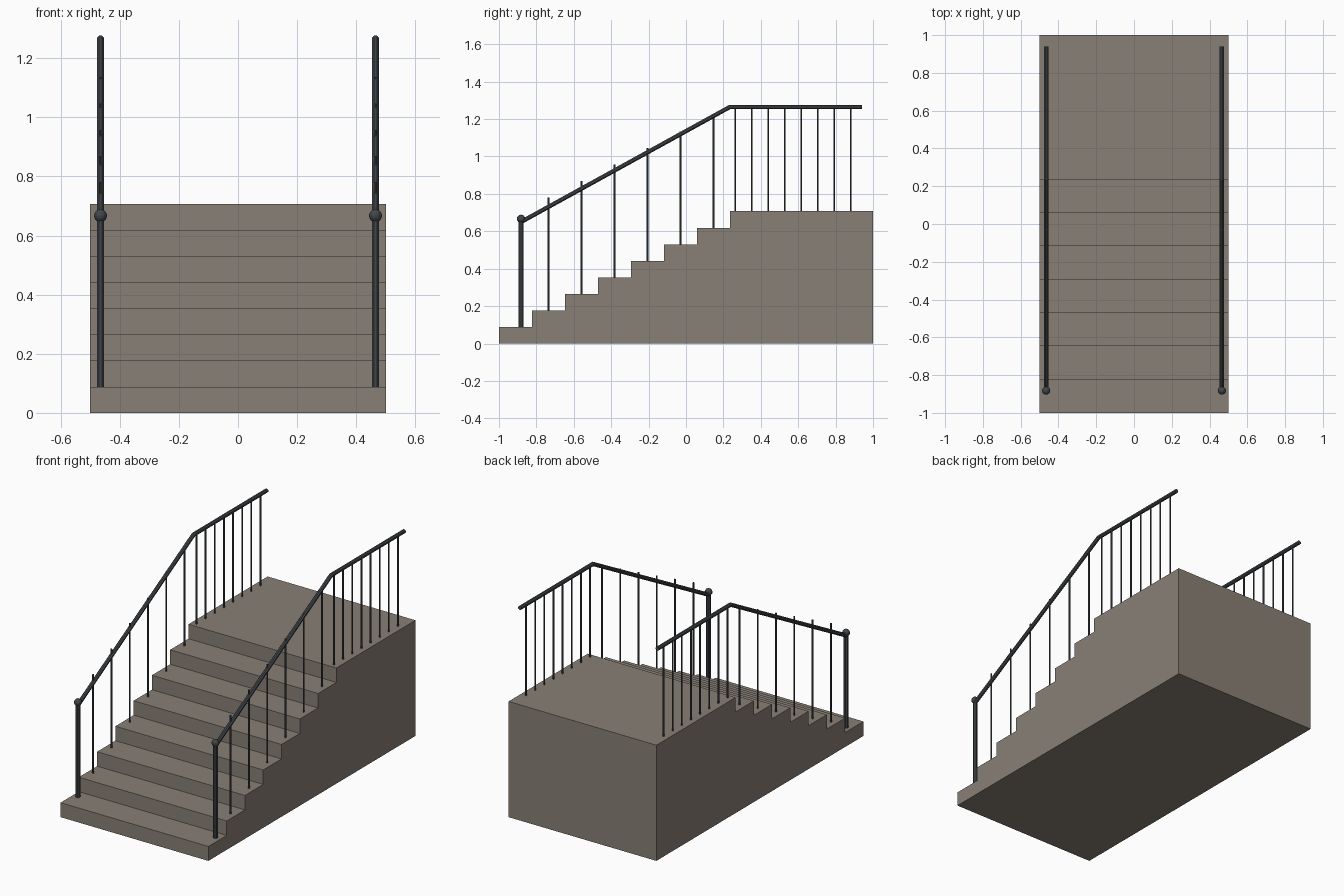
import bpy, bmesh, math
from mathutils import Vector

if "Cube" in bpy.data.objects:
    bpy.data.objects.remove(bpy.data.objects["Cube"])


def material(name, rgb):
    m = bpy.data.materials.new(name)
    m.diffuse_color = (*rgb, 1)
    m.use_nodes = True
    m.node_tree.nodes["Principled BSDF"].inputs["Base Color"].default_value = m.diffuse_color
    return m


STONE = material("warm grey stone", (0.25, 0.215, 0.18))
IRON = material("dark iron", (0.055, 0.063, 0.07))

STEPS, RISE, TREAD = 8, 0.0884, 0.1765
RAIL_X = 0.465


def finish(bm, name, mat):
    bmesh.ops.recalc_face_normals(bm, faces=bm.faces)
    me = bpy.data.meshes.new(name)
    bm.to_mesh(me)
    bm.free()
    me.materials.append(mat)
    ob = bpy.data.objects.new(name, me)
    bpy.context.collection.objects.link(ob)
    return ob


def tube(name, points, radius, sides):
    """Capped tube along a path in the YZ plane, mitred at the bends."""
    bm = bmesh.new()
    pts = [Vector(p) for p in points]
    rings = []
    for i, p in enumerate(pts):
        a = (p - pts[i - 1]).normalized() if i else None
        b = (pts[i + 1] - p).normalized() if i < len(pts) - 1 else None
        d = ((a or b) + (b or a)).normalized()
        stretch = 1 / d.dot(a or b)
        side = Vector((1, 0, 0))
        up = side.cross(d) * stretch
        angles = [(k + 0.5) * math.tau / sides for k in range(sides)]
        rings.append([bm.verts.new(p + radius * (side * math.cos(t) + up * math.sin(t)))
                      for t in angles])
    for r, s in zip(rings, rings[1:]):
        for k in range(sides):
            n = (k + 1) % sides
            bm.faces.new((r[k], r[n], s[n], s[k]))
    bm.faces.new(rings[0])
    bm.faces.new(rings[-1])
    return finish(bm, name, IRON)


# Solid staircase: stepped side profile extruded across the width
profile = [(-1, 0)]
for i in range(STEPS):
    y = -1 + i * TREAD
    profile += [(y, i * RISE), (y, (i + 1) * RISE)] if i else [(y, RISE)]
profile += [(1, STEPS * RISE), (1, 0)]
bm = bmesh.new()
face = bm.faces.new([bm.verts.new((-0.5, y, z)) for y, z in profile])
ext = bmesh.ops.extrude_face_region(bm, geom=[face])
bmesh.ops.translate(bm, vec=(1, 0, 0),
                    verts=[v for v in ext["geom"] if isinstance(v, bmesh.types.BMVert)])
finish(bm, "staircase", STONE)

# Matching railing on each side
for side, x in (("left", -RAIL_X), ("right", RAIL_X)):
    # Newel post with ball cap
    tube(side + "_newel_post", [(x, -0.882, RISE), (x, -0.882, 0.66)], 0.0135, 8)
    bm = bmesh.new()
    bmesh.ops.create_uvsphere(bm, u_segments=12, v_segments=8, radius=0.022)
    bmesh.ops.translate(bm, verts=bm.verts, vec=(x, -0.882, 0.667))
    finish(bm, side + "_ball_cap", IRON)

    # Handrail: sloped run, then level run over the landing
    tube(side + "_handrail",
         [(x, -0.882, 0.65), (x, 0.235, 1.265), (x, 0.94, 1.265)], 0.0125, 8)

    # One baluster per step
    for i in range(1, STEPS - 1):
        y, z = -1 + (i + 0.5) * TREAD, (i + 1) * RISE
        tube(f"{side}_step_baluster_{i}", [(x, y, z), (x, y, z + 0.604)], 0.005, 6)

    # Closer balusters on the landing
    for i in range(8):
        y = 0.263 + i * TREAD / 2
        tube(f"{side}_landing_baluster_{i + 1}",
             [(x, y, STEPS * RISE), (x, y, 1.265)], 0.005, 6)
